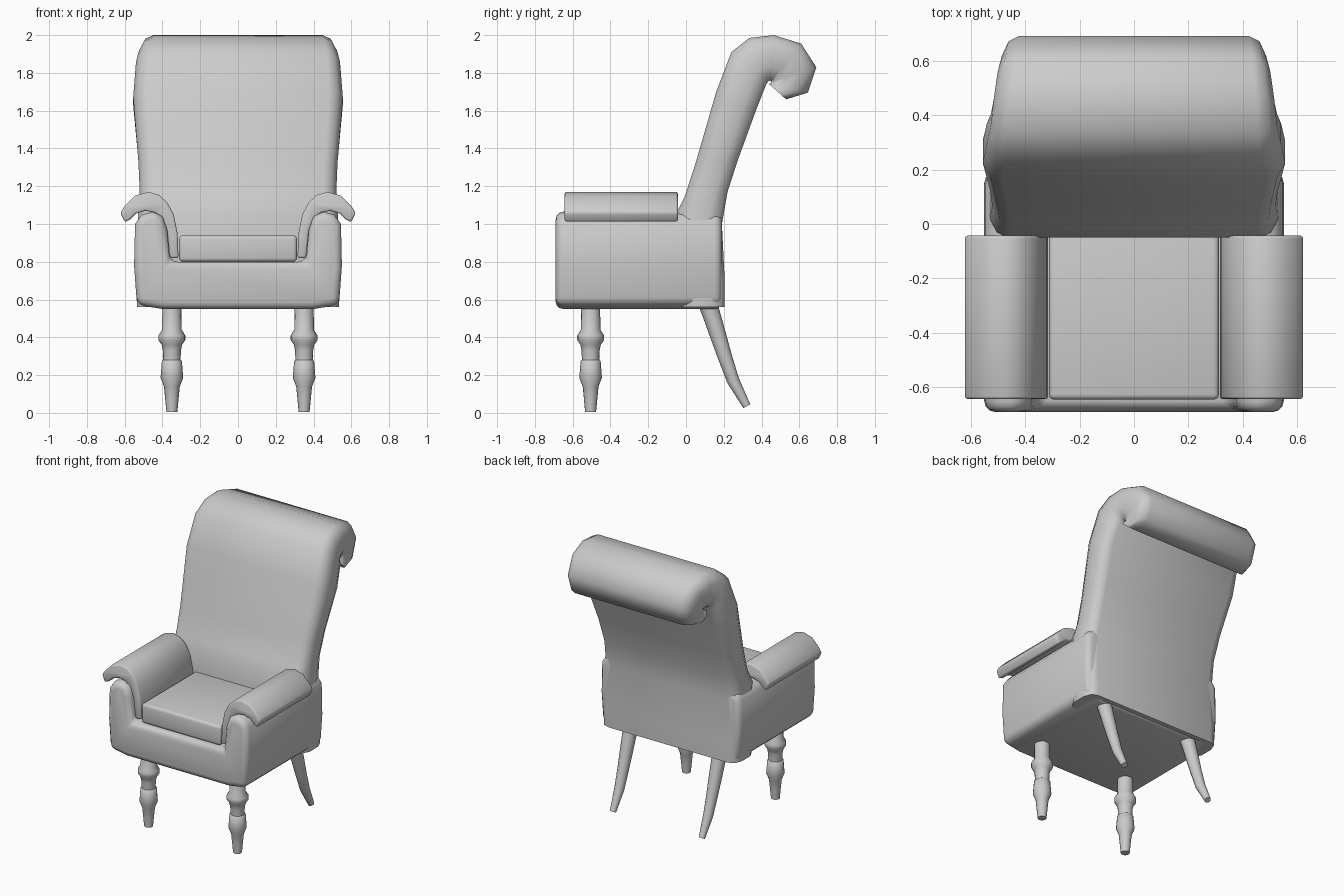
import bpy, bmesh, math
from mathutils import Vector

cube = bpy.data.objects.get("Cube")
if cube:
    bpy.data.objects.remove(cube, do_unlink=True)

grey = bpy.data.materials.new("plain_grey")
grey.use_nodes = True
COLOUR = (0.6, 0.6, 0.6, 1)
grey.diffuse_color = COLOUR
grey.node_tree.nodes["Principled BSDF"].inputs["Base Color"].default_value = COLOUR


def finish(name, bm, bevel=0, segments=2, angle=50):
    bmesh.ops.recalc_face_normals(bm, faces=bm.faces)
    mesh = bpy.data.meshes.new(name)
    bm.to_mesh(mesh)
    bm.free()
    mesh.materials.append(grey)
    obj = bpy.data.objects.new(name, mesh)
    bpy.context.collection.objects.link(obj)
    bpy.ops.object.select_all(action="DESELECT")
    obj.select_set(True)
    bpy.context.view_layer.objects.active = obj
    if bevel:
        mod = obj.modifiers.new("soft_edges", "BEVEL")
        mod.width, mod.segments = bevel, segments
        mod.limit_method, mod.angle_limit = "ANGLE", math.radians(50)
        bpy.ops.object.modifier_apply(modifier=mod.name)
    bpy.ops.object.shade_smooth_by_angle(angle=math.radians(angle))
    return obj


def loft(name, rings, **style):
    """Skin a list of closed rings and cap both ends."""
    bm = bmesh.new()
    rows = [[bm.verts.new(p) for p in ring] for ring in rings]
    n = len(rows[0])
    for a, b in zip(rows, rows[1:]):
        for i in range(n):
            j = (i + 1) % n
            bm.faces.new((a[i], a[j], b[j], b[i]))
    bm.faces.new(rows[0])
    bm.faces.new(rows[-1])
    return finish(name, bm, **style)


def extrude(name, outline, y0, y1, **style):
    """Extrude an x-z outline along y."""
    return loft(name, [[(x, y, z) for x, z in outline] for y in (y0, y1)], **style)


def circle(centre, radius, u, v, sides):
    steps = [math.tau * i / sides for i in range(sides)]
    return [centre + radius * (math.cos(t) * u + math.sin(t) * v) for t in steps]


X, Y, Z = Vector((1, 0, 0)), Vector((0, 1, 0)), Vector((0, 0, 1))

# U-shaped seat body with side panels
half = [(0.4, 0.55), (0.535, 0.572), (0.55, 0.78), (0.545, 1.0), (0.51, 1.05),
        (0.45, 1.065), (0.4, 1.04), (0.375, 0.97), (0.36, 0.8)]
body_outline = half + [(-x, z) for x, z in reversed(half)]
extrude("seat_body", body_outline, -0.69, 0.19, bevel=0.04, segments=3)

# Backrest with rolled top: front (y, z), back (y, z), half width
stations = [
    ((-0.03, 0.56), (0.205, 0.56), 0.535),
    ((-0.04, 0.8), (0.205, 0.7), 0.54),
    ((-0.05, 1.06), (0.19, 1.0), 0.53),
    ((-0.005, 1.15), (0.22, 1.17), 0.52),
    ((0.05, 1.32), (0.275, 1.34), 0.527),
    ((0.16, 1.7), (0.37, 1.6), 0.555),
    ((0.24, 1.91), (0.425, 1.74), 0.54),
    ((0.335, 1.985), (0.435, 1.755), 0.525),
    ((0.465, 2.0), (0.445, 1.76), 0.515),
    ((0.61, 1.955), (0.45, 1.755), 0.5),
    ((0.69, 1.83), (0.45, 1.75), 0.485),
    ((0.645, 1.695), (0.445, 1.745), 0.485),
    ((0.53, 1.66), (0.44, 1.74), 0.49),
]
section = [(0.87, 0), (0.95, 0.08), (1, 0.3), (1, 0.7), (0.96, 0.93), (0.88, 1)]
section += [(-s, t) for s, t in reversed(section)]
back_rings = []
for front, back, width in stations:
    f, b = Vector((0, *front)), Vector((0, *back))
    back_rings.append([f.lerp(b, t) + X * s * width for s, t in section])
loft("backrest", back_rings, angle=60)

# Seat cushion
cushion = [(-0.312, 0.8), (0.312, 0.8), (0.312, 0.94), (-0.312, 0.94)]
extrude("seat_cushion", cushion, -0.645, -0.03, bevel=0.02, segments=3)

# Scrolled armrest pads
pad = [(0.315, 0.82), (0.32, 0.95), (0.34, 1.05), (0.375, 1.115), (0.42, 1.155),
       (0.475, 1.17), (0.545, 1.15), (0.6, 1.095), (0.623, 1.06), (0.6, 1.01),
       (0.57, 1.025), (0.54, 1.055), (0.49, 1.07), (0.44, 1.06), (0.4, 1.025),
       (0.375, 0.96), (0.36, 0.82)]
for side, label in ((1, "left"), (-1, "right")):
    outline = [(side * x, z) for x, z in pad]
    extrude(label + "_armrest", outline, -0.643, -0.043, bevel=0.01)

    # Turned front leg: height, radius
    turning = [(0.005, 0.029), (0.07, 0.035), (0.14, 0.042), (0.185, 0.06), (0.275, 0.053),
               (0.28, 0.046), (0.33, 0.048), (0.36, 0.054), (0.385, 0.071), (0.41, 0.071),
               (0.44, 0.052), (0.58, 0.05)]
    base = Vector((side * 0.35, -0.505, 0))
    loft(label + "_front_leg", [circle(base + Z * z, r, X, Y, 16) for z, r in turning])

    # Splayed back leg: y, z, radius
    path = [(0.105, 0.61, 0.052), (0.135, 0.52, 0.047), (0.17, 0.41, 0.043),
            (0.205, 0.3, 0.038), (0.25, 0.17, 0.033), (0.322, 0.035, 0.021)]
    pts = [Vector((side * 0.35, y, z)) for y, z, r in path]
    rings = []
    for i, p in enumerate(pts):
        way = (pts[min(i + 1, len(pts) - 1)] - pts[max(i - 1, 0)]).normalized()
        rings.append(circle(p, path[i][2], X, way.cross(X), 12))
    loft(label + "_back_leg", rings)
